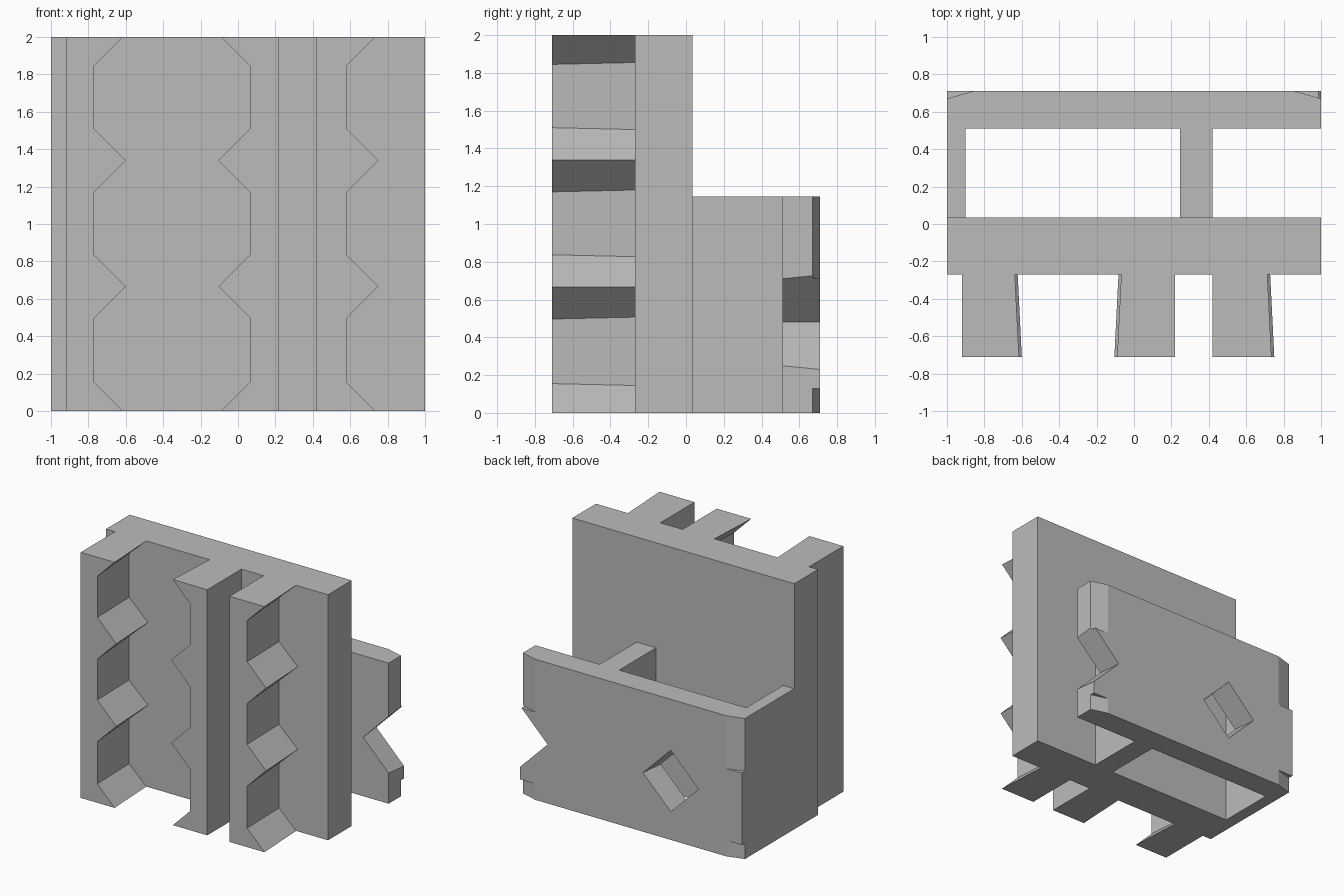
import bpy
import bmesh

cube = bpy.data.objects.get("Cube")
if cube:
    bpy.data.objects.remove(cube, do_unlink=True)

grey = bpy.data.materials.new("plain_grey")
grey.use_nodes = True
grey.diffuse_color = (0.5, 0.5, 0.5, 1)
grey.node_tree.nodes["Principled BSDF"].inputs["Base Color"].default_value = (0.5, 0.5, 0.5, 1)


def loft(name, start, d0, end, d1, axis="y"):
    """Solid between two matching outlines, XZ along y or XY along z."""
    def place(p, d):
        return (p[0], d, p[1]) if axis == "y" else (p[0], p[1], d)
    bm = bmesh.new()
    a = [bm.verts.new(place(p, d0)) for p in start]
    b = [bm.verts.new(place(p, d1)) for p in end]
    bm.faces.new(a)
    bm.faces.new(b)
    for i in range(len(a)):
        j = (i + 1) % len(a)
        bm.faces.new((a[i], a[j], b[j], b[i]))
    bmesh.ops.recalc_face_normals(bm, faces=bm.faces[:])
    mesh = bpy.data.meshes.new(name)
    bm.to_mesh(mesh)
    bm.free()
    mesh.materials.append(grey)
    ob = bpy.data.objects.new(name, mesh)
    bpy.context.collection.objects.link(ob)
    return ob


def box(name, x0, x1, y0, y1, height):
    base = [(x0, y0), (x1, y0), (x1, y1), (x0, y1)]
    return loft(name, base, 0, base, height, "z")


def cut(target, cutter):
    cutter.hide_render = True
    mod = target.modifiers.new("cut", "BOOLEAN")
    mod.operation = "DIFFERENCE"
    mod.solver = "EXACT"
    mod.object = cutter
    bpy.context.view_layer.objects.active = target
    bpy.ops.object.modifier_apply(modifier=mod.name)
    bpy.data.objects.remove(cutter, do_unlink=True)


def rib_outline(flat, trough, side, half):
    """Straight on one side, pointed teeth on the other."""
    tip = trough + side * 0.17
    end = trough + side * 0.155
    pts = [(flat, 0), (end, 0), (trough, half - 0.015)]
    for z in (0.667, 1.34):
        pts += [(trough, z - half), (tip, z), (trough, z + half)]
    return pts + [(trough, 2.015 - half), (end, 2), (flat, 2)]


# Main slab
FRONT, MID, TOP = -0.27, 0.035, 1.145
box("main_slab", -1, 1, FRONT, MID, 2)

# Toothed ribs on the front, slightly undercut towards the slab
for name, flat, trough, side in (("right_rib", -0.92, -0.77, 1),
                                 ("middle_rib", 0.22, 0.065, -1),
                                 ("left_rib", 0.42, 0.58, 1)):
    loft(name, rib_outline(flat, trough, side, 0.17), -0.71,
         rib_outline(flat, trough - side * 0.022, side, 0.16), FRONT)

# Walls joining slab and back plate
box("side_wall", -1, -0.9, MID, 0.51, TOP)
box("inner_wall", 0.245, 0.42, MID, 0.51, TOP)

# Back plate with a diamond hole, an edge notch and chamfered corners
plate = box("back_plate", -1, 1, 0.51, 0.71, TOP)


def diamond(x, r):
    return [(x - r, 0.48), (x, 0.48 - r), (x + r, 0.48), (x, 0.48 + r)]


for x in (-0.36, 1.0):
    cut(plate, loft("diamond_cutter", diamond(x, 0.228), 0.49, diamond(x, 0.252), 0.73))
for s in (-1, 1):
    wedge = [(s * 1.07, 0.65), (s * 0.79, 0.73), (s * 1.07, 0.73)]
    for z0, z1 in ((-0.1, 0.13), (0.715, 1.3)):
        cut(plate, loft("chamfer_cutter", wedge, z0, wedge, z1, "z"))
